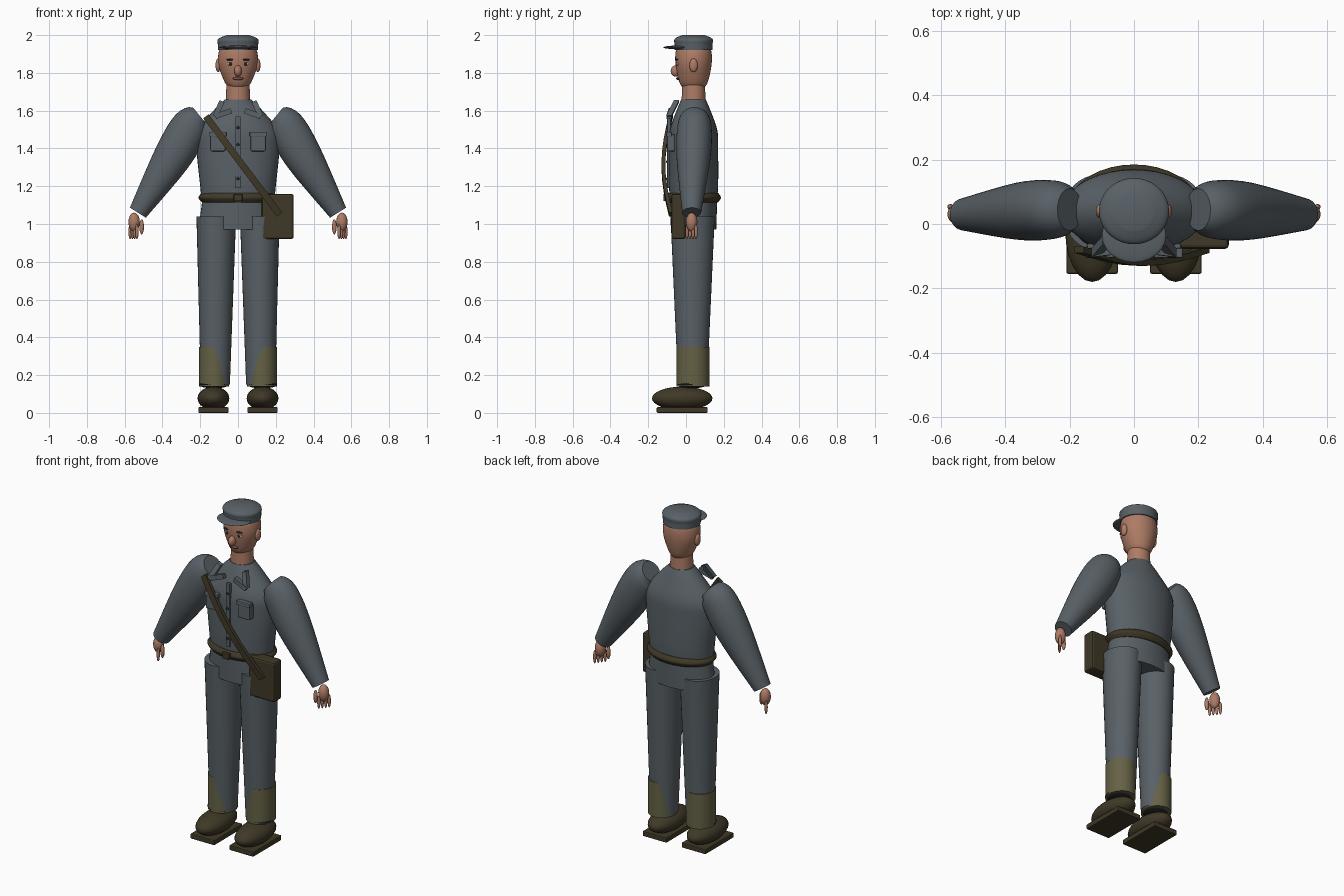
import bpy, bmesh, math
from mathutils import Vector

if "Cube" in bpy.data.objects:
    bpy.data.objects.remove(bpy.data.objects["Cube"])

BODY_Y = .04


def material(name, *rgb):
    mat = bpy.data.materials.new(name)
    mat.use_nodes = True
    mat.diffuse_color = (*rgb, 1)
    mat.node_tree.nodes["Principled BSDF"].inputs["Base Color"].default_value = (*rgb, 1)
    return mat


CLOTH = material("grey_cloth", .1, .12, .135)
SKIN = material("skin", .42, .2, .13)
LEATHER = material("dark_leather", .05, .04, .02)
CANVAS = material("olive_canvas", .13, .12, .06)
DARK = material("dark_detail", .02, .02, .02)
LIP = material("lip_brown", .2, .08, .05)
WHITE = material("eye_white", .5, .42, .36)


def finish(name, bm, mat, smooth=True):
    bmesh.ops.recalc_face_normals(bm, faces=bm.faces)
    mesh = bpy.data.meshes.new(name)
    bm.to_mesh(mesh)
    bm.free()
    mesh.materials.append(mat)
    obj = bpy.data.objects.new(name, mesh)
    bpy.context.collection.objects.link(obj)
    if smooth:
        bpy.ops.object.select_all(action="DESELECT")
        obj.select_set(True)
        bpy.context.view_layer.objects.active = obj
        bpy.ops.object.shade_smooth_by_angle(angle=math.radians(40))
    return obj


def skin_loops(bm, loops):
    """Bridge successive vertex loops and cap both ends."""
    for lower, upper in zip(loops, loops[1:]):
        for k in range(len(lower)):
            bm.faces.new((lower[k - 1], lower[k], upper[k], upper[k - 1]))
    bm.faces.new(loops[0])
    bm.faces.new(loops[-1])


def spline(keys, steps=5):
    """Smooth curve through key vectors of any dimension."""
    keys = [Vector(key) for key in keys]
    result = []
    for i in range(len(keys) - 1):
        start, end = keys[i], keys[i + 1]
        before = (end - keys[max(i - 1, 0)]) / 2
        after = (keys[min(i + 2, len(keys) - 1)] - start) / 2
        for step in range(steps):
            t = step / steps
            ease = t * t * (3 - 2 * t)
            result.append(start.lerp(end, ease) + before * t * (1 - t) ** 2 - after * t * t * (1 - t))
    return result + [keys[-1]]


def loft(name, keys, mat, tilted=False, segments=36):
    """Elliptical rings (x, y, z, width radius, depth radius) along a spline."""
    bm = bmesh.new()
    rings = spline(keys)
    loops = []
    for i, (x, y, z, wide, deep) in enumerate(rings):
        across = Vector((1, 0, 0))
        if tilted:
            previous, following = rings[max(i - 1, 0)], rings[min(i + 1, len(rings) - 1)]
            across = Vector((following[2] - previous[2], 0, previous[0] - following[0])).normalized()
        loop = []
        for k in range(segments):
            angle = math.tau * k / segments
            offset = across * wide * math.cos(angle) + Vector((0, deep * math.sin(angle), 0))
            loop.append(bm.verts.new(Vector((x, y, z)) + offset))
        loops.append(loop)
    skin_loops(bm, loops)
    return finish(name, bm, mat)


def column(name, profile, mat):
    """Upright body part from (height, width radius, depth radius)."""
    return loft(name, [(0, BODY_Y, *ring) for ring in profile], mat)


def ball(name, location, size, mat):
    bm = bmesh.new()
    bmesh.ops.create_uvsphere(bm, u_segments=24, v_segments=16, radius=1)
    bmesh.ops.scale(bm, vec=size, verts=bm.verts)
    bmesh.ops.translate(bm, vec=location, verts=bm.verts)
    return finish(name, bm, mat)


def box(name, location, size, mat):
    bm = bmesh.new()
    bmesh.ops.create_cube(bm, size=1)
    bmesh.ops.scale(bm, vec=size, verts=bm.verts)
    bmesh.ops.bevel(bm, geom=bm.edges[:], offset=min(size) / 6, segments=2, affect="EDGES", profile=.5)
    bmesh.ops.translate(bm, vec=location, verts=bm.verts)
    return finish(name, bm, mat, smooth=False)


def strip(name, points, width, depth, mat):
    """Flat bar swept along points that face the front."""
    bm = bmesh.new()
    points = [Vector(point) for point in points]
    loops = []
    for i, point in enumerate(points):
        along = points[min(i + 1, len(points) - 1)] - points[max(i - 1, 0)]
        side = Vector((-along.z, 0, along.x)).normalized() * width / 2
        out = Vector((0, depth / 2, 0))
        corners = (side + out, side - out, -side - out, out - side)
        loops.append([bm.verts.new(point + corner) for corner in corners])
    skin_loops(bm, loops)
    return finish(name, bm, mat, smooth=False)


# Jacket, skirt and belt
column("jacket", [(1.1, .19, .12), (1.2, .2, .13), (1.4, .22, .13), (1.5, .21, .125),
                  (1.6, .13, .09), (1.66, .07, .065)], CLOTH)
column("jacket_skirt", [(.97, .21, .12), (1.12, .19, .125)], CLOTH)
column("belt", [(1.115, .19, .13), (1.14, .21, .145), (1.165, .19, .13)], LEATHER)
box("buckle", (0, -.11, 1.14), (.045, .02, .036), LEATHER)

# Front closure
box("placket", (0, -.09, 1.38), (.026, .02, .38), CLOTH)
for i in range(4):
    ball("button", (0, -.1, 1.24 + .09 * i), (.008, .005, .008), DARK)

# Neck, head and face
column("neck", [(1.62, .066, .064), (1.77, .06, .06)], SKIN)
column("head", [(1.715, .04, .05), (1.75, .07, .075), (1.84, .103, .095), (1.91, .102, .095),
                (1.95, .08, .08)], SKIN)
ball("nose", (0, -.055, 1.81), (.02, .026, .03), SKIN)
ball("mouth", (0, -.042, 1.77), (.03, .01, .008), LIP)

# Cap and brim
column("cap", [(1.92, .105, .1), (1.95, .107, .1), (1.98, .105, .1), (2, .06, .06)], CLOTH)
ball("cap_brim", (0, -.035, 1.935), (.1, .085, .01), CLOTH)

# Paired parts
for sign, side in ((1, "left"), (-1, "right")):
    ball(side + "_ear", (sign * .105, BODY_Y, 1.84), (.014, .022, .036), SKIN)
    ball(side + "_eye_white", (sign * .04, -.045, 1.847), (.019, .008, .008), WHITE)
    ball(side + "_pupil", (sign * .04, -.05, 1.847), (.009, .006, .008), DARK)
    ball(side + "_brow", (sign * .04, -.048, 1.87), (.022, .008, .005), DARK)

    # Sleeve tapering to the cuff
    sleeve = [(.2, .045, 1.57, .06, .065), (.25, .045, 1.52, .1, .09),
              (.35, .04, 1.35, .1, .09), (.53, .03, 1.06, .05, .05)]
    loft(side + "_sleeve", [(sign * x, *rest) for x, *rest in sleeve], CLOTH, tilted=True)

    # Hand with four fingers and a thumb
    ball(side + "_palm", (sign * .55, .03, 1.01), (.03, .03, .05), SKIN)
    for i in range(4):
        ball(side + "_finger", (sign * (.535 + .012 * i), .005 + .016 * i, .96), (.009, .009, .04), SKIN)
    ball(side + "_thumb", (sign * .51, .01, .985), (.012, .012, .04), SKIN)

    # Trouser leg, dark ankle and offset gaiter
    loft(side + "_trouser_leg", [(sign * .12, .035, .15, .077, .077),
                                 (sign * .115, .035, 1.04, .105, .117)], CLOTH)
    ball(side + "_ankle", (sign * .128, .03, .15), (.08, .08, .02), DARK)
    loft(side + "_gaiter", [(sign * .127, .037, height, .08, .087) for height in (.14, .35)], CANVAS)

    # Shoe and sole
    ball(side + "_shoe", (sign * .13, -.02, .077), (.084, .16, .062), LEATHER)
    box(side + "_sole", (sign * .13, -.02, .015), (.16, .27, .03), LEATHER)

    # Folded collar and breast pocket
    corner = (sign * .12, -.09, 1.57)
    strip(side + "_collar_edge", [(sign * .085, -.05, 1.65), corner], .028, .028, CLOTH)
    strip(side + "_collar_point", [corner, (sign * .035, -.08, 1.6)], .028, .024, CLOTH)
    box(side + "_pocket", (sign * .107, -.08, 1.43), (.08, .04, .09), CLOTH)
    box(side + "_pocket_flap", (sign * .107, -.09, 1.475), (.09, .03, .026), CLOTH)

# Satchel and the strap bowed across the chest
box("satchel", (.21, -.04, 1.04), (.17, .075, .24), LEATHER)
bow = [(-.17 + .39 * t, -.08 - .04 * math.sin(math.pi * t), 1.57 - .52 * t)
       for t in (i / 8 for i in range(9))]
strip("shoulder_strap", bow, .036, .02, LEATHER)
